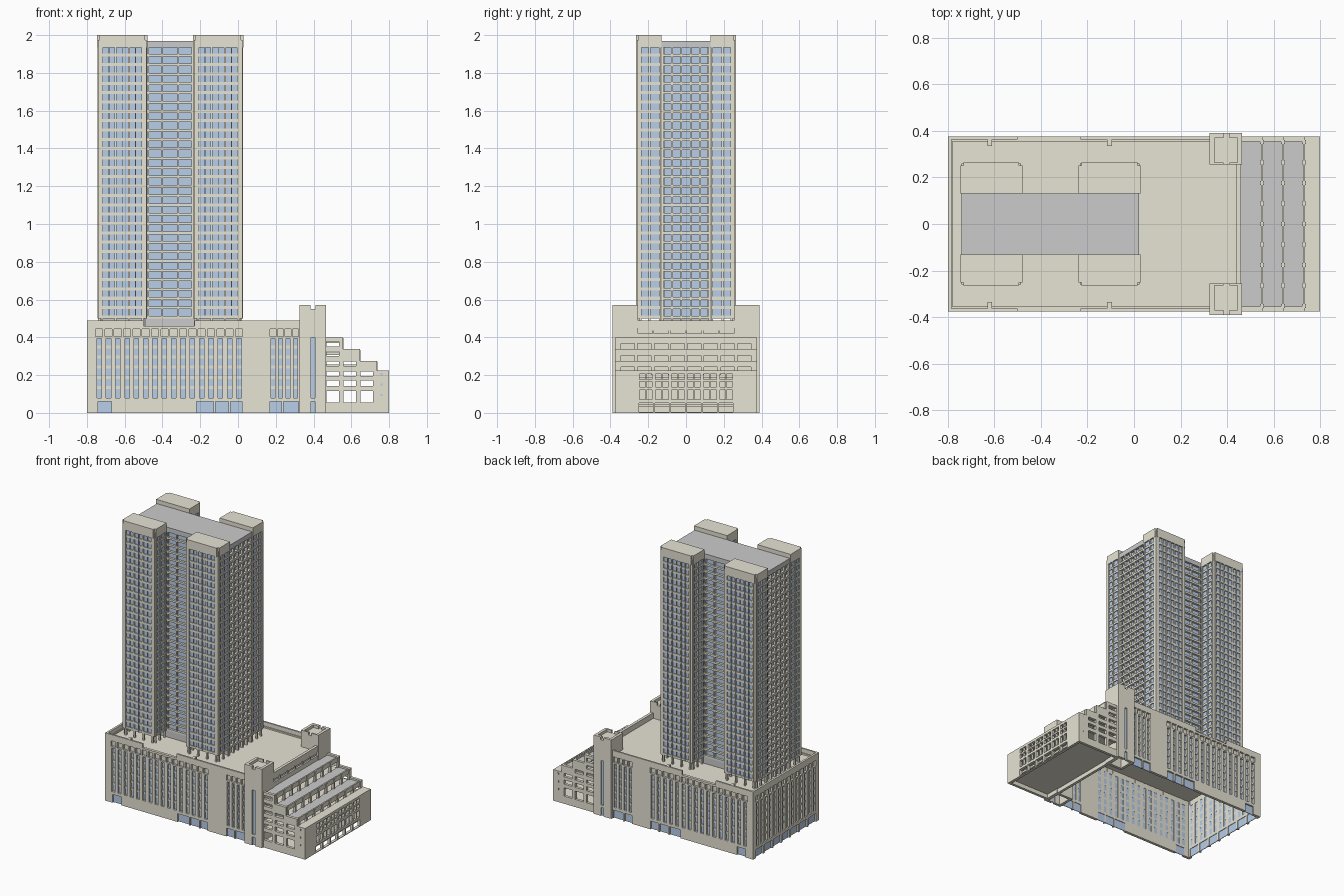
import bpy

if "Cube" in bpy.data.objects:
    bpy.data.objects.remove(bpy.data.objects["Cube"])

COL = {"beige": (0.80, 0.77, 0.66, 1), "glass": (0.48, 0.62, 0.82, 1), "grey": (0.6, 0.6, 0.6, 1)}
MATS = {}
for k, c in COL.items():
    MATS[k] = bpy.data.materials.new(k)
    MATS[k].diffuse_color = c
parts = {}


def prism(part, mat, pts, z0, z1):
    """Extrude a flat outline from z0 to z1 into the named part."""
    v, f, _ = parts.setdefault(part, ([], [], mat))
    if sum(a[0] * b[1] - b[0] * a[1] for a, b in zip(pts, pts[1:] + pts[:1])) < 0:
        pts = pts[::-1]
    n, o = len(pts), len(v)
    v += [(x, y, z0) for x, y in pts] + [(x, y, z1) for x, y in pts]
    f.append([o + i for i in range(n)][::-1])
    f.append([o + n + i for i in range(n)])
    for i in range(n):
        j = (i + 1) % n
        f.append([o + i, o + j, o + n + j, o + n + i])


def box(part, mat, x0, x1, y0, y1, z0, z1, mirror=False):
    prism(part, mat, [(x0, y0), (x1, y0), (x1, y1), (x0, y1)], z0, z1)
    if mirror:
        prism(part, mat, [(x0, -y0), (x1, -y0), (x1, -y1), (x0, -y1)], z0, z1)


def fbox(part, mat, face, u0, u1, d0, d1, z0, z1):
    """Box on a facade: u runs along the wall, d is depth inward from its plane."""
    axis, plane, s, mirror = face
    a, b = sorted((plane - s * d0, plane - s * d1))
    if axis == "x":
        box(part, mat, u0, u1, a, b, z0, z1, mirror)
    else:
        box(part, mat, a, b, u0, u1, z0, z1, mirror)


def grid(part, face, u0, u1, z0, z1, cols, rows, d0=0.0, d1=0.02):
    """Wall pierced by cols x rows of openings."""
    edge = u0
    for a, b in list(cols) + [(u1, u1)]:
        if a - edge > 1e-5:
            fbox(part, "beige", face, edge, a, d0, d1, z0, z1)
        edge = b
        zz = z0
        for r0, r1 in (list(rows) + [(z1, z1)] if b > a else []):
            if r0 - zz > 1e-5:
                fbox(part, "beige", face, a, b, d0, d1, zz, r0)
            zz = r1


def bays(u0, u1, n, fill):
    p = (u1 - u0) / n
    return [(u0 + p * (i + (1 - fill) / 2), u0 + p * (i + (1 + fill) / 2)) for i in range(n)]


def podium_wall(face, groups, u0, u1, doors):
    narrow = [b for g in groups for b in bays(*g, 0.5)]
    wide = [b for g in groups for b in bays(*g, 0.76)]
    grid("podium_walls", face, u0, u1, 0.08, 0.40, narrow, [(0.08, 0.395)])
    grid("podium_walls", face, u0, u1, 0.40, 0.46, wide, [(0.405, 0.445)])
    grid("podium_walls", face, u0, u1, 0.0, 0.08, doors, [(0.0, 0.06)])
    for a, b, n in groups:
        fbox("podium_backing", "beige", face, a, b, 0.015, 0.018, 0.40, 0.45)
        fbox("podium_glass", "glass", face, a, b, 0.014, 0.018, 0.08, 0.397)
        for i in range(1, 6):
            z = 0.08 + 0.054 * i
            fbox("podium_spandrels", "beige", face, a, b, 0.009, 0.0185, z - 0.008, z + 0.008)
    for a, b in doors:
        fbox("ground_glass", "glass", face, a, b, 0.012, 0.016, 0.0, 0.062)


# Podium: open-bottomed shell, roof deck and parapets
front = ("x", -0.375, -1, True)
left = ("y", -0.8, -1, False)
podium_wall(front, [(-0.76, 0.03, 16), (0.165, 0.325, 4)], -0.8, 0.33,
            [(-0.74, -0.67), (-0.22, -0.13), (-0.12, -0.05), (-0.04, 0.02), (0.17, 0.23), (0.24, 0.32)])
podium_wall(left, [(-0.35, 0.35, 14)], -0.355, 0.355, bays(-0.35, 0.35, 7, 0.85))
box("podium_roof", "beige", -0.785, 0.455, -0.36, 0.36, 0.435, 0.45)
for a, b in ((-0.8, -0.5), (-0.23, 0.33)):
    box("parapet", "beige", a, b, -0.375, -0.363, 0.46, 0.49, True)
box("parapet", "beige", -0.8, -0.785, -0.363, 0.363, 0.46, 0.49)
for x in (-0.63, -0.115):
    box("parapet_returns", "beige", x, x + 0.02, -0.363, -0.335, 0.45, 0.49, True)
east = ("y", 0.46, 1, False)
grid("podium_east_wall", east, -0.36, 0.36, 0.0, 0.49, bays(-0.26, 0.26, 6, 0.88), [(0.42, 0.45)])
fbox("podium_east_backing", "beige", east, -0.27, 0.27, 0.012, 0.018, 0.41, 0.46)

# Stair towers with slot window, notched rim and sunken roof
stair = ("x", -0.39, -1, True)
grid("stair_towers", stair, 0.325, 0.465, 0, 0.55, [(0.387, 0.408)], [(0.0, 0.06), (0.08, 0.40)])
fbox("stair_glass", "glass", stair, 0.385, 0.41, 0.01, 0.015, 0.0, 0.405)
box("stair_towers", "beige", 0.325, 0.345, -0.37, -0.255, 0, 0.57, True)
box("stair_towers", "beige", 0.445, 0.465, -0.37, -0.255, 0, 0.57, True)
box("stair_towers", "beige", 0.345, 0.445, -0.275, -0.255, 0, 0.55, True)
box("stair_roof", "beige", 0.345, 0.445, -0.37, -0.275, 0.54, 0.55, True)
for a, b in ((0.325, 0.385), (0.41, 0.465)):
    box("stair_rim", "beige", a, b, -0.39, -0.37, 0.55, 0.57, True)
    box("stair_rim", "beige", a, b, -0.265, -0.255, 0.55, 0.57, True)

# Stepped parking wing: pierced side walls, terraces, parapets and posts
ROWS = [(0.055, 0.115), (0.142, 0.172), (0.195, 0.22), (0.248, 0.272), (0.3, 0.325), (0.352, 0.378)]
tops = [0.40, 0.337, 0.275]
for i, t in enumerate(tops):
    x0, x1 = 0.465 + 0.09 * i, 0.555 + 0.09 * i
    grid("parking_side_walls", front, x0, x1, 0, t, [(x0 + 0.004, x0 + 0.07)],
         [r for r in ROWS if r[1] < t - 0.015])
    box("terrace_decks", "grey", x0 - 0.005, x1 - 0.008, -0.365, 0.365, t - 0.018, t - 0.012)
    box("parking_floors", "beige", 0.46, x1 - 0.01, -0.355, 0.355, t - 0.03, t - 0.018)
    box("terrace_parapets", "beige", x1 - 0.01, x1, -0.356, 0.356, t - 0.033, t)
    for j in range(-4, 5):
        y = j * 0.088
        lo = tops[i + 1] - 0.02 if i < 2 else 0.2
        box("terrace_posts", "beige", x1 - 0.013, x1 + 0.004, y - 0.008, y + 0.008, lo, t - 0.004)
for z in (0.125, 0.178):
    box("parking_floors", "beige", 0.46, 0.78, -0.355, 0.355, z, z + 0.012)
box("parking_floors", "beige", 0.46, 0.78, -0.355, 0.355, 0.03, 0.045)
end = ("y", 0.8, 1, False)
cols = [c for a, b in bays(-0.255, 0.255, 6, 0.86) for c in bays(a, b, 2, 0.84)]
grid("parking_end_wall", end, -0.375, 0.375, 0.06, 0.225, cols, [(0.07, 0.12), (0.137, 0.166), (0.177, 0.207)])
grid("parking_end_wall", end, -0.375, 0.375, 0, 0.06, bays(-0.255, 0.255, 6, 0.86), [(0.005, 0.052)])
box("parking_end_wall", "beige", 0.735, 0.78, -0.375, -0.355, 0, 0.225, True)
box("parking_end_roof", "beige", 0.735, 0.785, -0.356, 0.356, 0.212, 0.225)
for z in (0.095, 0.15, 0.205):
    box("small_windows", "glass", 0.755, 0.765, -0.3765, -0.37, z - 0.006, z + 0.006, True)
    box("small_windows", "glass", 0.795, 0.8, -0.317, -0.305, z - 0.006, z + 0.006, True)

# Tower corner blocks: glass shaft, floor bands, piers, chamfered cap
FLOORS, Z0, Z1 = 29, 0.50, 1.935
PITCH = (Z1 - Z0) / FLOORS


def outline(cx, s, inset, ch=0.02):
    w, y0, y1 = 0.133 - inset, 0.13 + inset, 0.265 - inset
    p = [(-w, y0), (w, y0), (w, y1 - ch), (w - ch, y1 - ch), (w - ch, y1),
         (ch - w, y1), (ch - w, y1 - ch), (-w, y1 - ch)]
    return [(cx + x, s * y) for x, y in p]


for cx in (-0.613, -0.105):
    for s in (-1, 1):
        prism("block_glass", "glass", outline(cx, s, 0.01), Z0, Z1)
        prism("block_caps", "beige", outline(cx, s, 0.0, 0.013), Z1, 2.0)
        for i in range(FLOORS):
            z = Z0 + i * PITCH
            prism("block_floor_bands", "beige", outline(cx, s, 0.004), z, z + 0.016)
    for u, w in ((-0.107, .006), (-0.07, .002), (-0.036, .005), (0, .002), (0.036, .005), (0.07, .002), (0.107, .006)):
        box("block_piers", "beige", cx + u - w, cx + u + w, -0.264, -0.25, Z0, Z1, True)
        if w > 0.004:
            box("stilts", "beige", cx + u - w, cx + u + w, -0.258, -0.244, 0.45, Z0, True)
    for sx in (-1, 1):
        side = ("y", cx + sx * 0.133, sx, True)
        for u in (-0.24, -0.193, -0.137):
            fbox("block_piers", "beige", side, u - 0.005, u + 0.005, 0.001, 0.015, Z0, Z1)
            fbox("stilts", "beige", side, u - 0.005, u + 0.005, 0.006, 0.018, 0.45, Z0)
        xc = cx + sx * 0.12
        box("corner_columns", "beige", xc - 0.008, xc + 0.008, -0.26, -0.243, Z0, 1.975, True)

# Tower core: recessed glass with deep slabs and fins, grey roof and base
box("core_glass", "glass", -0.722, 0.004, -0.115, 0.115, Z0, 1.94)
box("core_roof", "grey", -0.74, 0.022, -0.131, 0.131, 1.935, 1.97)
box("core_base", "grey", -0.72, 0.0, -0.125, 0.125, 0.45, 0.505)
for i in range(FLOORS):
    z = Z0 + i * PITCH
    box("core_slabs", "beige", -0.74, 0.022, -0.131, 0.131, z, z + 0.014)
for j in range(6):
    y = -0.125 + 0.05 * j
    for x in (-0.739, 0.004):
        box("core_fins", "beige", x, x + 0.017, y - 0.005, y + 0.005, 0.45, 1.94)
for x in (-0.475, -0.402, -0.316, -0.243):
    box("core_fins", "beige", x - 0.004, x + 0.004, -0.129, -0.11, Z0, 1.94, True)

# Create the objects
for name, (v, f, mat) in parts.items():
    me = bpy.data.meshes.new(name)
    me.from_pydata(v, [], f)
    me.materials.append(MATS[mat])
    ob = bpy.data.objects.new(name, me)
    bpy.context.collection.objects.link(ob)

for m in bpy.data.materials:
    if m.users and not m.is_grease_pencil:
        m.use_nodes = True
        m.node_tree.nodes["Principled BSDF"].inputs["Base Color"].default_value = m.diffuse_color
